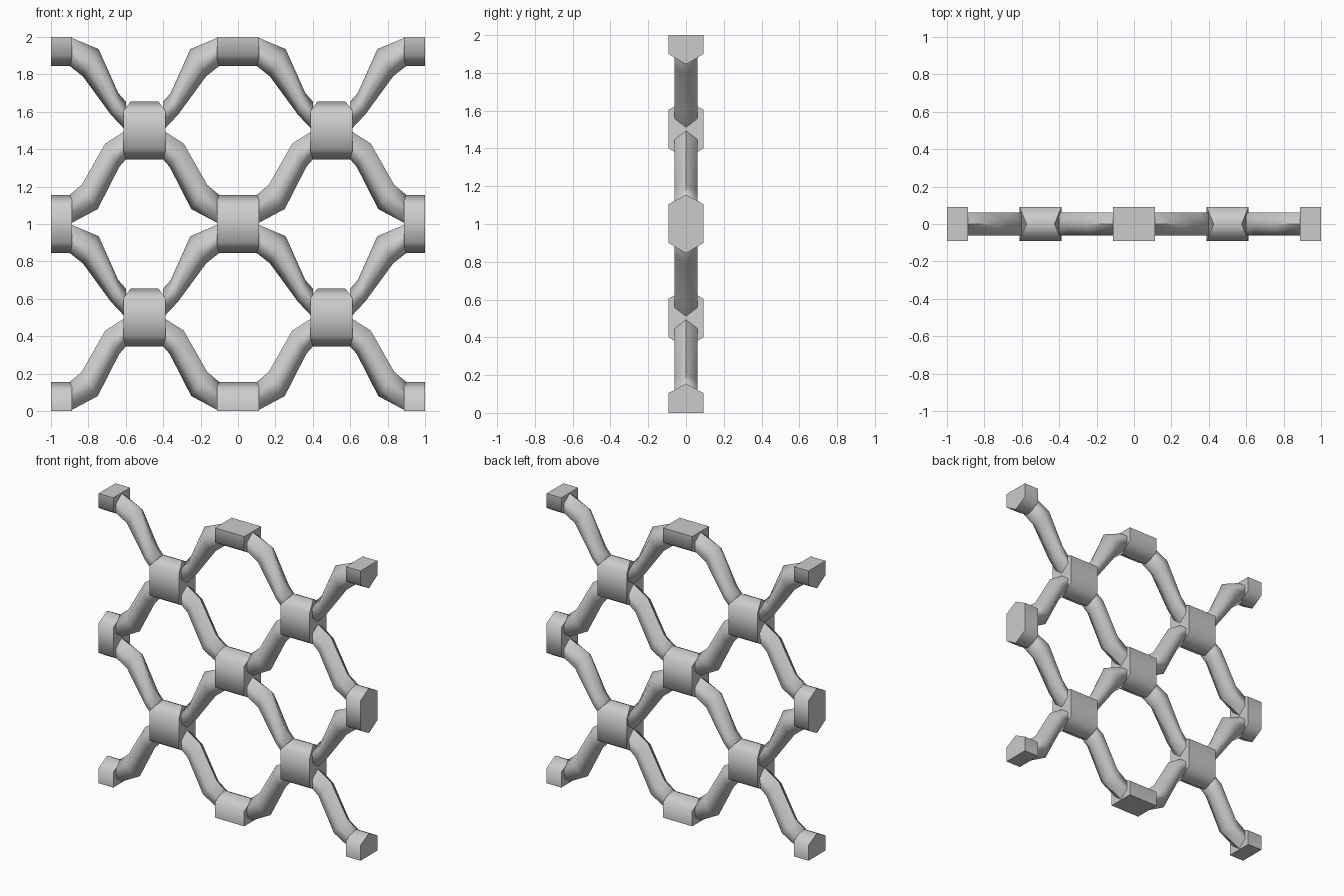
import bpy, bmesh
from mathutils import Vector

if "Cube" in bpy.data.objects:
    bpy.data.objects.remove(bpy.data.objects["Cube"])


def finish(name, bm, angle):
    bmesh.ops.recalc_face_normals(bm, faces=bm.faces[:])
    me = bpy.data.meshes.new(name)
    bm.to_mesh(me)
    bm.free()
    ob = bpy.data.objects.new(name, me)
    bpy.context.collection.objects.link(ob)
    bpy.ops.object.select_all(action='DESELECT')
    ob.select_set(True)
    bpy.context.view_layer.objects.active = ob
    bpy.ops.object.shade_smooth_by_angle(angle=angle)
    return ob


def loft(bm, rings):
    """Skin a list of closed rings and cap both ends."""
    vs = [[bm.verts.new(p) for p in r] for r in rings]
    n = len(vs[0])
    for a, b in zip(vs, vs[1:]):
        for i in range(n):
            j = (i + 1) % n
            bm.faces.new((a[i], a[j], b[j], b[i]))
    bm.faces.new(vs[0][::-1])
    bm.faces.new(vs[-1])


# Hexagonal joint: block along x, ridge at top and bottom
def joint(bm, cx, cz, top_half, low_half):
    rings = []
    for s in (-1, 1):
        rings.append([(cx + s * top_half, 0, cz + .155),
                      (cx + s * .112, .092, cz + .105),
                      (cx + s * .112, .092, cz - .10),
                      (cx + s * low_half, 0, cz - .155),
                      (cx + s * .112, -.092, cz - .10),
                      (cx + s * .112, -.092, cz + .105)])
    loft(bm, rings)


# Bent bar: hexagonal section between paired upper and lower ridge points
def bar(bm, ox, oz, side, pairs):
    rings = []
    for (tx, tz), (lx, lz) in pairs:
        t = Vector((ox + side * tx, 0, oz + tz))
        b = Vector((ox + side * lx, 0, oz + lz))
        w = Vector((0, .061, 0))
        u, d = t.lerp(b, .3), t.lerp(b, .7)
        rings.append([t, u + w, d + w, b, d - w, u - w])
    loft(bm, rings)


START = ((.10, .155), (.10, 0))
END = ((.40, .50), (.40, .345))
# Bars rising from a main joint, and bars rising from an offset joint
RISE_A = [START, ((.165, .21), (.25, .08)), ((.29, .43), (.365, .305)), END]
RISE_B = [START, ((.14, .20), (.18, .085)), ((.245, .435), (.33, .29)), END]

# Joints, trimmed flat at the panel border
bm = bmesh.new()
for x in (-1, 0, 1):
    for z in (0, 1, 2):
        joint(bm, x, z, .112, .108)
for x in (-.5, .5):
    for z in (.5, 1.5):
        joint(bm, x, z, .075, .108)
for co, no in (((1, 0, 0), (1, 0, 0)), ((-1, 0, 0), (-1, 0, 0)),
               ((0, 0, 2), (0, 0, 1)), ((0, 0, 0), (0, 0, -1))):
    bmesh.ops.bisect_plane(bm, geom=bm.verts[:] + bm.edges[:] + bm.faces[:],
                           plane_co=co, plane_no=no, clear_outer=True)
    bmesh.ops.holes_fill(bm, edges=[e for e in bm.edges if e.is_boundary])
finish("lattice_joints", bm, 1.1)

# Bars
bm = bmesh.new()
for z in (0, 1):
    for x, s in ((-1, 1), (0, -1), (0, 1), (1, -1)):
        bar(bm, x, z, s, RISE_A)
    for x in (-.5, .5):
        for s in (-1, 1):
            bar(bm, x, z + .5, s, RISE_B)
finish("lattice_bars", bm, 1.15)
